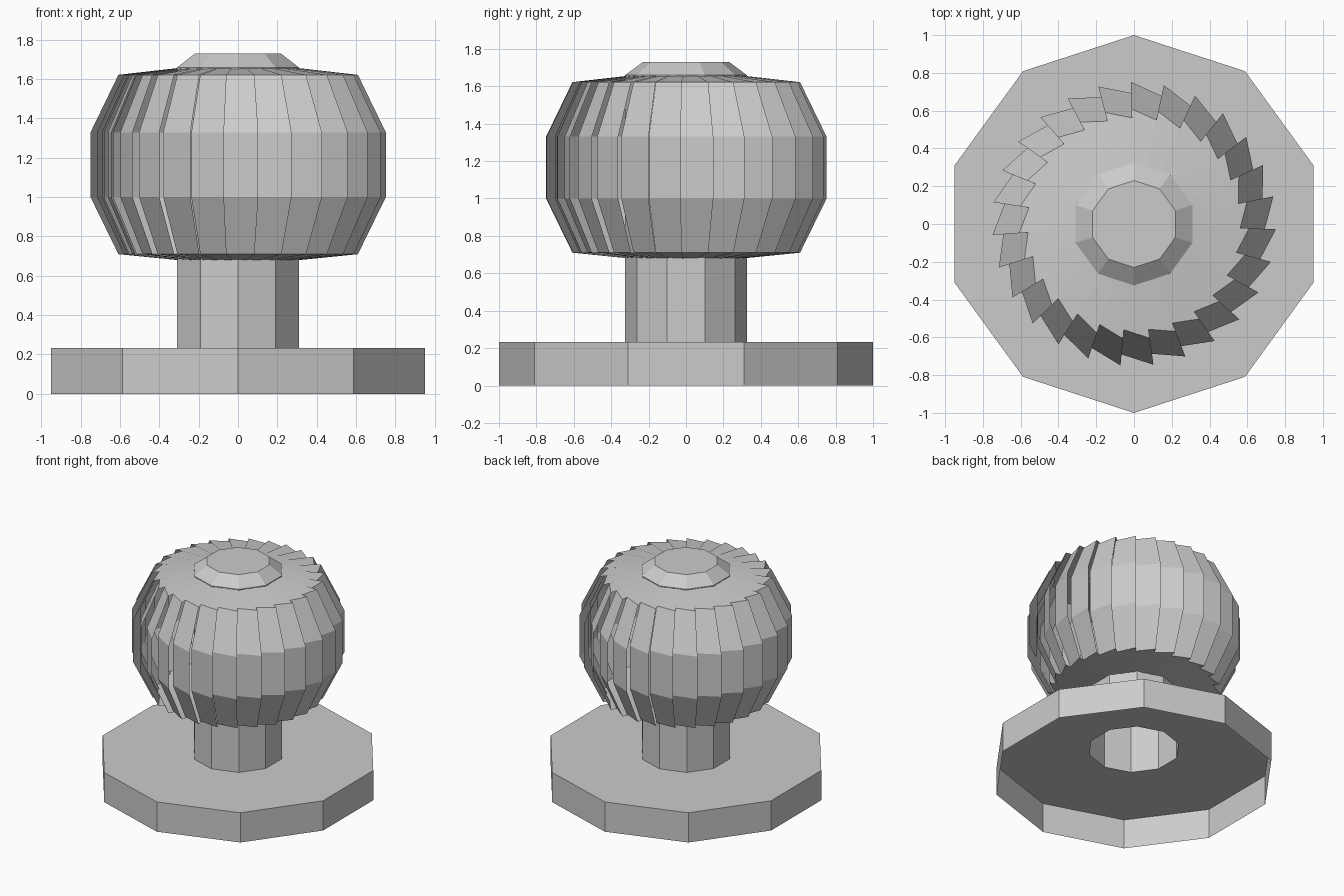
import bpy
from math import sin, cos, radians

if "Cube" in bpy.data.objects:
    bpy.data.objects.remove(bpy.data.objects["Cube"])


def lathe(name, profile, strips, closed_top=False):
    """Sweep (radius, z) points between consecutive (angle, scale) spokes of each strip."""
    verts, faces = [], []
    p = len(profile)
    for strip in strips:
        start = len(verts)
        for a, s in strip:
            verts += [(r * s * cos(radians(a)), r * s * sin(radians(a)), z) for r, z in profile]
        n = len(strip)
        loop = n > 2
        for j in range(n if loop else n - 1):
            b, c = start + j * p, start + (j + 1) % n * p
            faces += [(b + i, c + i, c + i + 1, b + i + 1) for i in range(p - 1)]
        if closed_top:
            faces.append(tuple(start + j * p + p - 1 for j in range(n)))
    mesh = bpy.data.meshes.new(name)
    mesh.from_pydata(verts, [], faces)
    mesh.update()
    obj = bpy.data.objects.new(name, mesh)
    bpy.context.collection.objects.link(obj)
    return obj


decagon = [(90 + 36 * k, 1.0) for k in range(10)]

# base and stem: one hollow shell, open underneath, with a chamfered cap
lathe("base_and_stem", [(1, 0), (1, 0.232), (0.325, 0.232), (0.325, 1.66), (0.23, 1.73)],
      [decagon], closed_top=True)

# grip knob: 27 overlapping slats, each tucked under its neighbour
SLATS = 27
slats = []
for k in range(SLATS):
    a = 91.2 + 360 / SLATS * k
    slats.append([(a - 14.6, 0.918), (a, 1.0)])
lathe("knob", [(0.31, 0.68), (0.61, 0.71), (0.752, 1.0),
               (0.752, 1.33), (0.61, 1.622), (0.31, 1.656)], slats)
